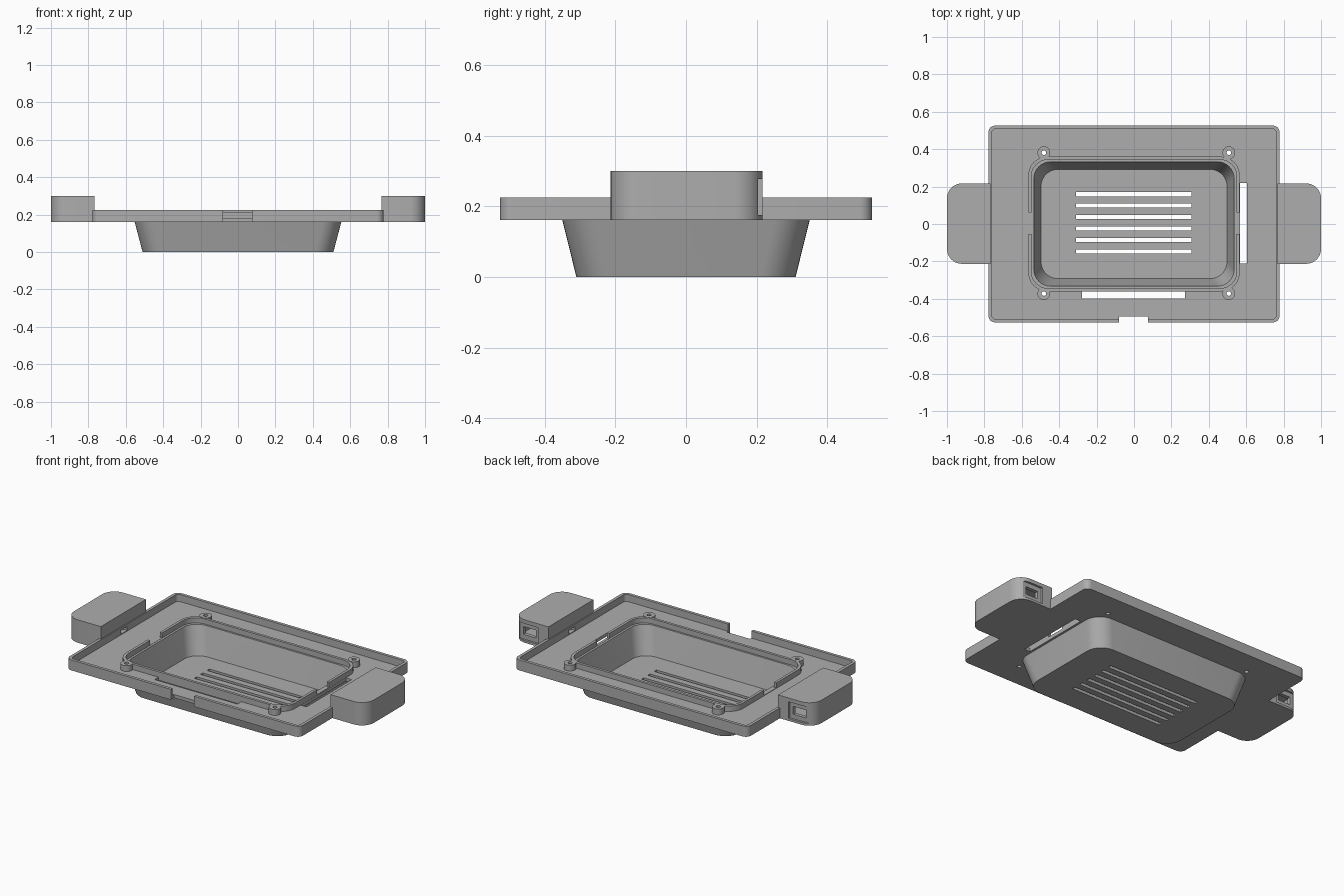
import bpy, bmesh, math

if "Cube" in bpy.data.objects:
    bpy.data.objects.remove(bpy.data.objects["Cube"], do_unlink=True)

grey = bpy.data.materials.new("plain grey")
grey.use_nodes = True
colour = (0.42, 0.42, 0.42, 1)
grey.diffuse_color = colour
grey.node_tree.nodes["Principled BSDF"].inputs["Base Color"].default_value = colour


def outline(hx, hy, r, cx=0, cy=0, steps=10):
    """Rounded rectangle, counter-clockwise; r may be one radius or four."""
    radii = r if isinstance(r, tuple) else (r,) * 4
    pts = []
    for i, (sx, sy) in enumerate([(1, 1), (-1, 1), (-1, -1), (1, -1)]):
        q = radii[i]
        for k in range(steps + 1 if q else 1):
            a = math.pi / 2 * (i + k / steps)
            pts.append((cx + sx * (hx - q) + q * math.cos(a) * bool(q),
                        cy + sy * (hy - q) + q * math.sin(a) * bool(q)))
    return pts


def loft(name, sections):
    """Closed solid through (z, outline) sections."""
    bm = bmesh.new()
    rings = [[bm.verts.new((x, y, z)) for x, y in pts] for z, pts in sections]
    n = len(rings[0])
    bm.faces.new(rings[0][::-1])
    bm.faces.new(rings[-1])
    for a, b in zip(rings, rings[1:]):
        for i in range(n):
            j = (i + 1) % n
            bm.faces.new((a[i], a[j], b[j], b[i]))
    mesh = bpy.data.meshes.new(name)
    bm.to_mesh(mesh)
    bm.free()
    mesh.materials.append(grey)
    ob = bpy.data.objects.new(name, mesh)
    bpy.context.collection.objects.link(ob)
    return ob


def prism(name, z0, z1, *args):
    pts = outline(*args)
    return loft(name, [(z0, pts), (z1, pts)])


def block(name, x0, x1, y0, y1, z0, z1):
    return prism(name, z0, z1, (x1 - x0) / 2, (y1 - y0) / 2, 0,
                 (x0 + x1) / 2, (y0 + y1) / 2)


def combine(target, other, operation="DIFFERENCE"):
    mod = target.modifiers.new("combine", "BOOLEAN")
    mod.operation, mod.solver, mod.object = operation, "EXACT", other
    bpy.context.view_layer.objects.active = target
    bpy.ops.object.modifier_apply(modifier=mod.name)
    bpy.data.objects.remove(other, do_unlink=True)


def finish(ob):
    bpy.ops.object.select_all(action="DESELECT")
    ob.select_set(True)
    bpy.context.view_layer.objects.active = ob
    bpy.ops.object.shade_smooth_by_angle(angle=math.radians(30))


BASE, FLOOR, RIM, LIP = 0.162, 0.182, 0.225, 0.215

# Tray with a raised rim
tray = prism("tray", BASE, RIM, 0.778, 0.526, 0.035)
combine(tray, prism("tray_pocket", FLOOR, 0.4, 0.76, 0.508, 0.02))

# Tapered tub below and the upright lip around its mouth
combine(tray, loft("tub", [(0, outline(0.51, 0.31, 0.1)),
                           (0.17, outline(0.555, 0.352, 0.1))]), "UNION")
combine(tray, prism("lip", 0.172, LIP, 0.565, 0.36, 0.1), "UNION")

# Screw posts
posts = [(x, y) for x in (-0.482, 0.507) for y in (-0.372, 0.381)]
for x, y in posts:
    combine(tray, prism("post", 0.174, LIP + 0.002, 0.034, 0.034, 0.034, x, y), "UNION")

# Tub cavity, with a small ledge inside the lip
combine(tray, loft("cavity", [(0.02, outline(0.497, 0.292, 0.09)),
                              (0.19, outline(0.537, 0.334, 0.09))]))
combine(tray, prism("mouth", 0.184, 0.4, 0.549, 0.344, 0.09))

# Screw holes
for x, y in posts:
    combine(tray, prism("screw_hole", 0.1, 0.4, 0.012, 0.012, 0.012, x, y))

# Vent slots in the tub floor
for i in range(6):
    y = 0.159 - i * 0.061
    combine(tray, block("vent", -0.31, 0.307, y - 0.011, y + 0.011, -0.1, 0.1))

# Cable slots, rim notch and lip gaps
combine(tray, block("front_slot", -0.278, 0.273, -0.397, -0.358, 0.1, 0.2))
combine(tray, block("side_slot", 0.566, 0.604, -0.21, 0.22, 0.1, 0.2))
combine(tray, block("rim_notch", -0.08, 0.075, -0.6, -0.495, 0.1, 0.4))
for s in (-1, 1):
    combine(tray, block("lip_gap", s * 0.56 - 0.03, s * 0.56 + 0.03,
                        -0.053, 0.062, FLOOR + 0.003, 0.4))
    combine(tray, block("cable_hole", s * 0.77 - 0.03, s * 0.77 + 0.03,
                        -0.03, 0.03, FLOOR + 0.004, 0.21))
finish(tray)

# Hollow end boxes with a recessed port on the back face
for s, name in ((1, "left_box"), (-1, "right_box")):
    r = (0.08, 0.0, 0.0, 0.08) if s > 0 else (0.0, 0.08, 0.08, 0.0)
    cx = s * 0.883
    box = prism(name, BASE, 0.3, 0.117, 0.215, r, cx, 0.002)
    combine(box, prism("box_hollow", FLOOR, 0.28, 0.097, 0.185, 0.05, cx, -0.003))
    port = s * 0.9
    combine(box, block("port_recess", port - 0.065, port + 0.065, 0.204, 0.3, 0.176, 0.277))
    combine(box, block("port_hole", port - 0.042, port + 0.042, 0.15, 0.3, 0.203, 0.25))
    combine(box, block("box_cable_hole", s * 0.78 - 0.03, s * 0.78 + 0.03,
                       -0.03, 0.03, FLOOR + 0.004, 0.21))
    finish(box)
